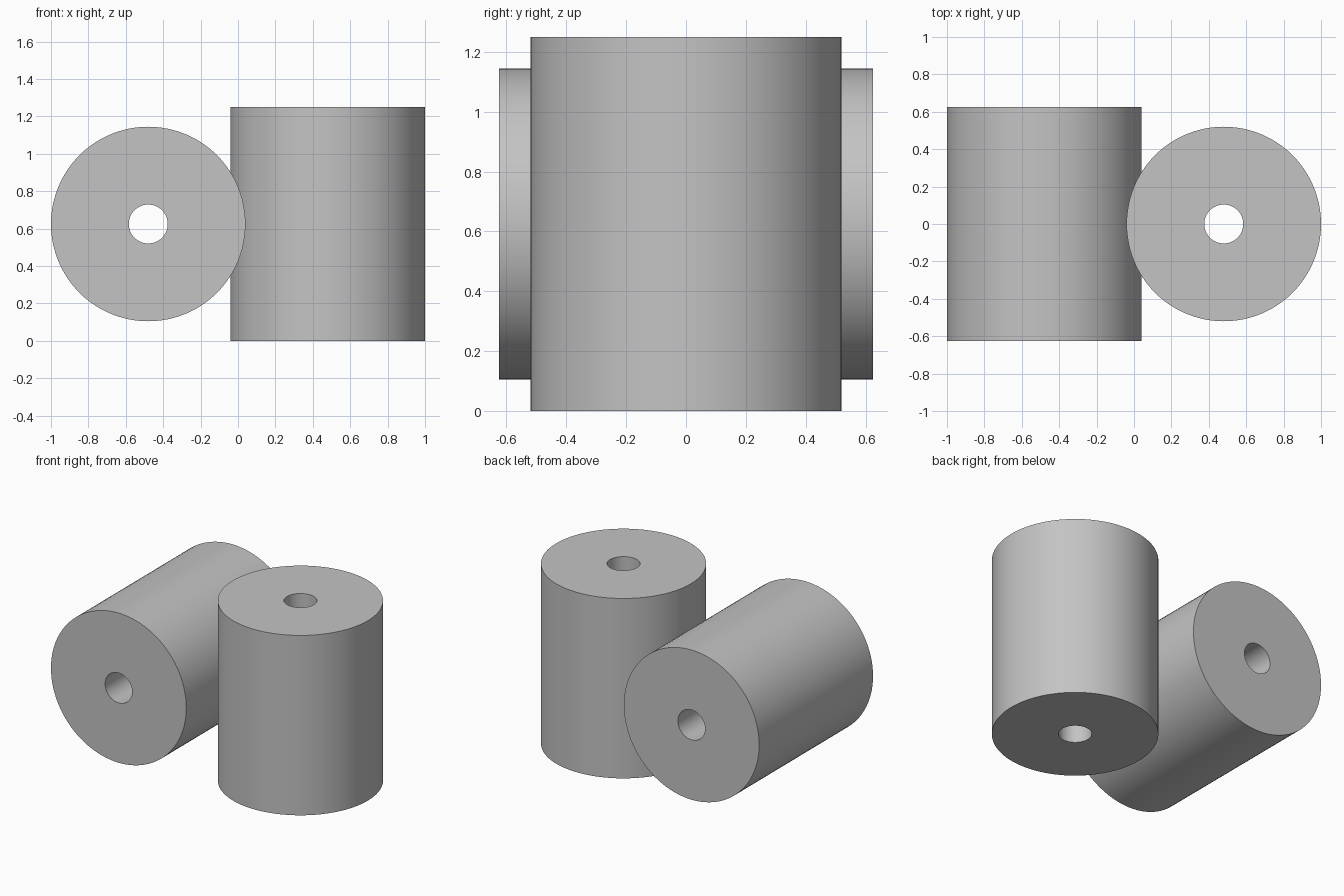
import bpy
import bmesh
import math
from mathutils import Matrix, Vector

cube = bpy.data.objects.get("Cube")
if cube:
    bpy.data.objects.remove(cube, do_unlink=True)

RADIUS, BORE, LENGTH, SIDES = 0.52, 0.104, 1.25, 96
OFFSET = 1 - RADIUS

# One plain grey for both rollers
grey = bpy.data.materials.new("plain_grey")
grey.use_nodes = True
colour = (0.55, 0.55, 0.55, 1)
grey.diffuse_color = colour
grey.node_tree.nodes["Principled BSDF"].inputs["Base Color"].default_value = colour


def bored_cylinder(name, x, tilt):
    """Spin a closed rectangular section around z, then tilt and place it."""
    bm = bmesh.new()
    h = LENGTH / 2
    section = [(BORE, -h), (RADIUS, -h), (RADIUS, h), (BORE, h)]
    verts = [bm.verts.new((r, 0, z)) for r, z in section]
    edges = [bm.edges.new((verts[i - 1], verts[i])) for i in range(len(verts))]
    bmesh.ops.spin(bm, geom=verts + edges, cent=(0, 0, 0), axis=(0, 0, 1),
                   angle=math.tau, steps=SIDES, use_merge=True)
    bmesh.ops.remove_doubles(bm, verts=bm.verts, dist=0.0001)
    bmesh.ops.recalc_face_normals(bm, faces=bm.faces)
    place = Matrix.Translation(Vector((x, 0, h))) @ Matrix.Rotation(tilt, 4, "X")
    bmesh.ops.transform(bm, matrix=place, verts=bm.verts)

    mesh = bpy.data.meshes.new(name)
    bm.to_mesh(mesh)
    bm.free()
    mesh.materials.append(grey)
    obj = bpy.data.objects.new(name, mesh)
    bpy.context.collection.objects.link(obj)
    bpy.ops.object.select_all(action="DESELECT")
    obj.select_set(True)
    bpy.context.view_layer.objects.active = obj
    bpy.ops.object.shade_smooth_by_angle(angle=math.radians(30))
    return obj


# Upright roller on the left, lying roller on the right
bored_cylinder("upright_cylinder", OFFSET, 0)
bored_cylinder("lying_cylinder", -OFFSET, math.pi / 2)
